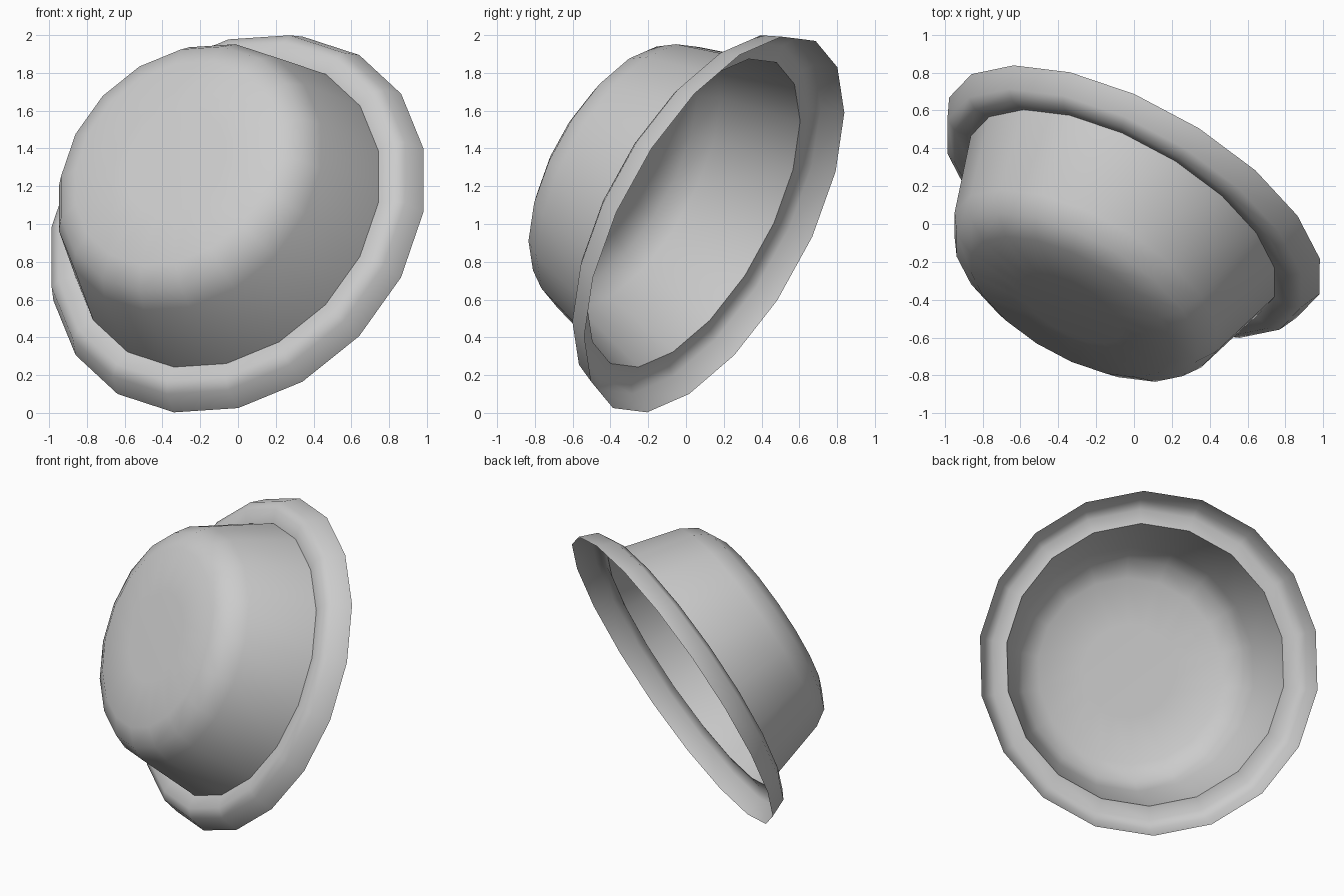
import bpy, bmesh, math
from mathutils import Vector

if "Cube" in bpy.data.objects:
    bpy.data.objects.remove(bpy.data.objects["Cube"])

SIDES = 18
axis = Vector((-0.444, -0.784, 0.433)).normalized()   # points toward the crown
base = Vector((-0.06, 0.04, 1.058))                   # centre of crown opening
u = Vector((-0.338, -0.352, -0.99))
u = (u - axis * u.dot(axis)).normalized()
v = axis.cross(u)

# (radius, height) profile: brim lip, brim bend, crown opening, wall, shoulder, flat top
profile = [(1.11, -0.14), (1.06, -0.02), (1.0, 0.015), (0.91, 0.0), (0.785, 0.44),
           (0.72, 0.545), (0.60, 0.61), (0.30, 0.62)]
SHARP_RING = 3

bm = bmesh.new()
rings = []
for r, h in profile:
    ring = []
    for i in range(SIDES):
        a = 2 * math.pi * i / SIDES
        ring.append(bm.verts.new(base + axis * h + (u * math.cos(a) + v * math.sin(a)) * r))
    rings.append(ring)

# brim and crown walls
for lo, hi in zip(rings, rings[1:]):
    for i in range(SIDES):
        j = (i + 1) % SIDES
        bm.faces.new((lo[i], lo[j], hi[j], hi[i]))

# crown top
bm.faces.new(rings[-1])

# smooth everywhere but the crease between brim and crown
for f in bm.faces:
    f.smooth = True
opening = set(rings[SHARP_RING])
for e in bm.edges:
    if e.verts[0] in opening and e.verts[1] in opening:
        e.smooth = False

mesh = bpy.data.meshes.new("round_hat")
bm.to_mesh(mesh)
bm.free()
hat = bpy.data.objects.new("round_hat", mesh)
bpy.context.collection.objects.link(hat)
